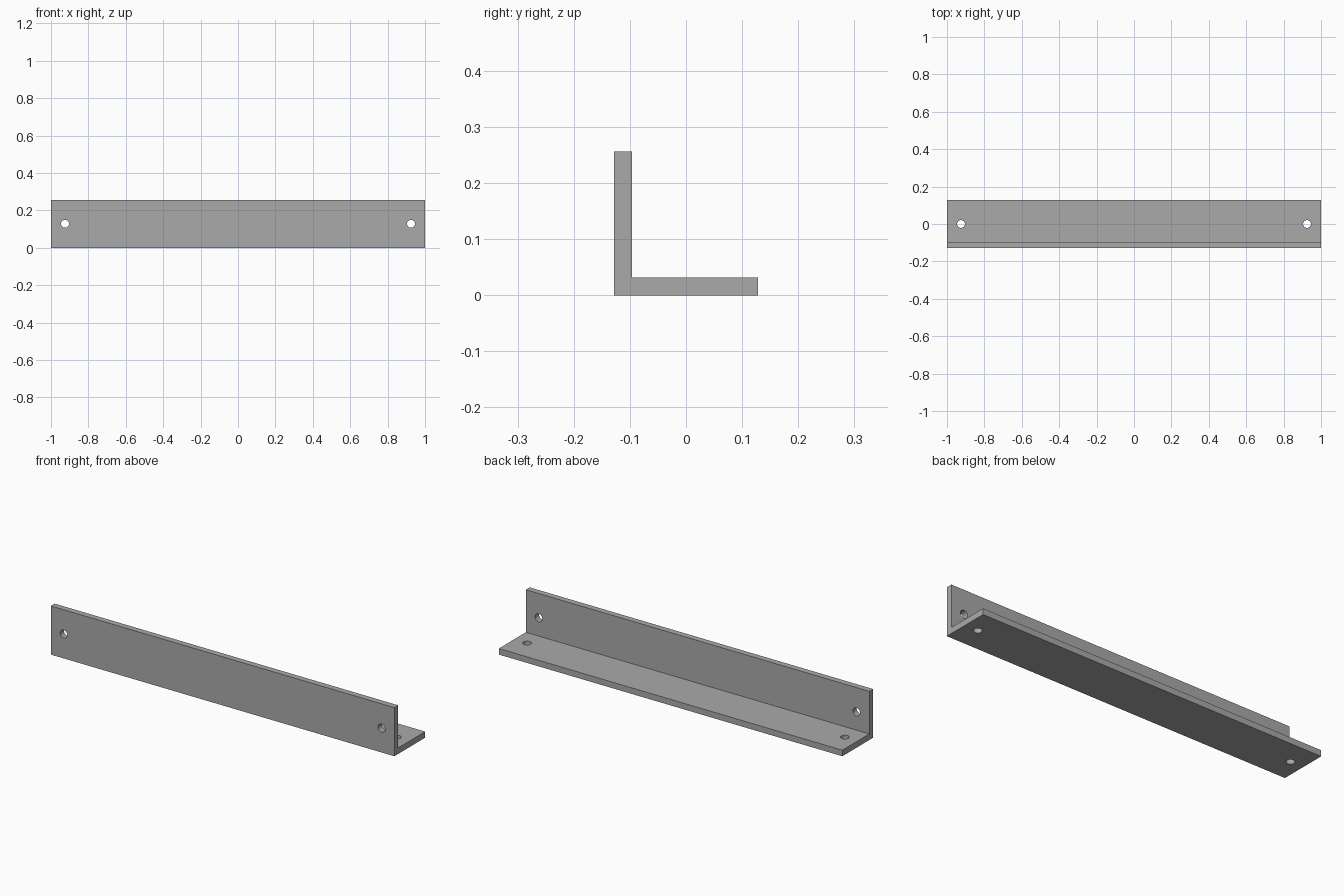
import bpy
import bmesh
import math

cube = bpy.data.objects.get("Cube")
if cube:
    bpy.data.objects.remove(cube, do_unlink=True)

LENGTH, LEG, THICK = 2.0, 0.256, 0.032
HOLE_X, HOLE_R = 0.925, 0.021
HALF = LEG / 2

steel = bpy.data.materials.new("grey_steel")
grey = (0.4, 0.4, 0.4, 1)
steel.use_nodes = True
steel.diffuse_color = grey
steel.node_tree.nodes["Principled BSDF"].inputs["Base Color"].default_value = grey

# L-shaped profile extruded along the length
profile = [(-HALF, 0), (HALF, 0), (HALF, THICK),
           (THICK - HALF, THICK), (THICK - HALF, LEG), (-HALF, LEG)]
bm = bmesh.new()
face = bm.faces.new([bm.verts.new((-LENGTH / 2, y, z)) for y, z in profile])
extruded = bmesh.ops.extrude_face_region(bm, geom=[face])["geom"]
bmesh.ops.translate(bm, vec=(LENGTH, 0, 0),
                    verts=[v for v in extruded if isinstance(v, bmesh.types.BMVert)])
bmesh.ops.recalc_face_normals(bm, faces=bm.faces)
mesh = bpy.data.meshes.new("angle_bracket")
bm.to_mesh(mesh)
bm.free()
mesh.materials.append(steel)
bracket = bpy.data.objects.new("angle_bracket", mesh)
bpy.context.collection.objects.link(bracket)


def drill(name, location, tilt):
    """Cut a round hole through the bracket."""
    bpy.ops.mesh.primitive_cylinder_add(vertices=32, radius=HOLE_R, depth=THICK * 3,
                                        location=location, rotation=(tilt, 0, 0))
    cutter = bpy.context.object
    cutter.name = name
    cutter.data.materials.append(steel)
    mod = bracket.modifiers.new(name, 'BOOLEAN')
    mod.operation = 'DIFFERENCE'
    mod.solver = 'EXACT'
    mod.object = cutter
    bpy.context.view_layer.objects.active = bracket
    bpy.ops.object.modifier_apply(modifier=name)
    bpy.data.objects.remove(cutter, do_unlink=True)


# One hole near each end of both flanges
for side, x in (("left", HOLE_X), ("right", -HOLE_X)):
    drill("upright_hole_" + side, (x, THICK / 2 - HALF, HALF), math.pi / 2)
    drill("base_hole_" + side, (x, 0, THICK / 2), 0)

# Smooth hole walls, sharp plate edges
bpy.ops.object.select_all(action='DESELECT')
bracket.select_set(True)
bpy.context.view_layer.objects.active = bracket
bpy.ops.object.shade_smooth_by_angle(angle=math.radians(30))
